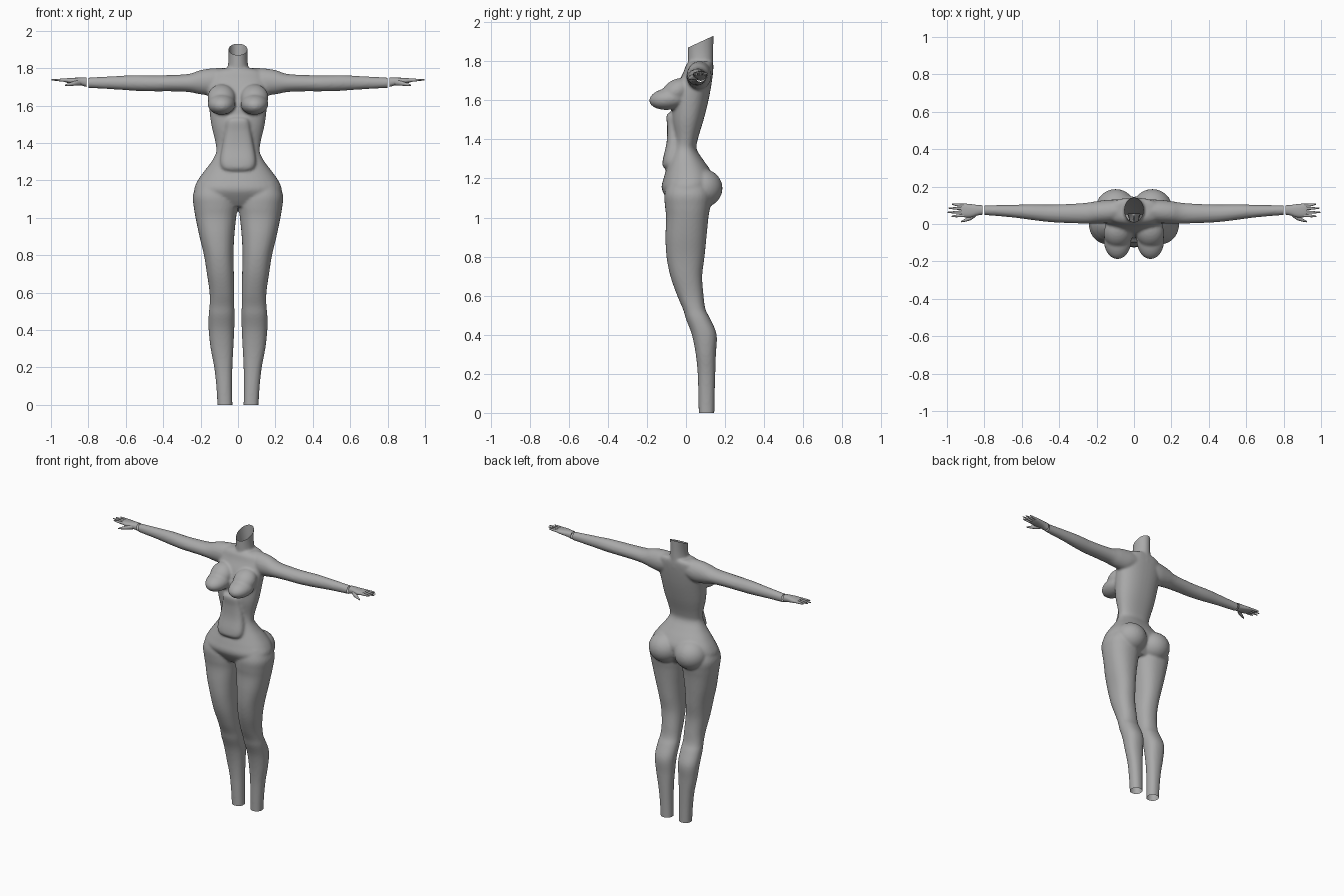
import bpy, bmesh, math
from mathutils import Vector, Matrix

if "Cube" in bpy.data.objects:
    bpy.data.objects.remove(bpy.data.objects["Cube"])

skin = bpy.data.materials.new("plain grey")
skin.diffuse_color = (0.4, 0.4, 0.4, 1)
skin.use_nodes = True
skin.node_tree.nodes["Principled BSDF"].inputs["Base Color"].default_value = skin.diffuse_color


def catmull(rows, steps):
    """Smoothly resample a short list of cross-sections."""
    out = []
    for i in range(len(rows) - 1):
        p = [rows[max(i - 1, 0)], rows[i], rows[i + 1], rows[min(i + 2, len(rows) - 1)]]
        for k in range(steps):
            t = k / steps
            out.append([b + 0.5 * t * (c - a + t * (2*a - 5*b + 4*c - d + t * (3*(b - c) + d - a)))
                        for a, b, c, d in zip(*p)])
    out.append(list(rows[-1]))
    return out


def loft(bm, rows, axis='z', side=1, power=2.0, n=32, steps=4, cap_start=True):
    """Rows are (position, a0, a1, b0, b1): a box filled by a superellipse."""
    rings = []
    for t, a0, a1, b0, b1 in catmull(rows, steps):
        ring = []
        for k in range(n):
            w = 2 * math.pi * k / n
            c, s = math.cos(w), math.sin(w)
            a = (a0 + a1) / 2 + (a1 - a0) / 2 * math.copysign(abs(c) ** (2 / power), c)
            b = (b0 + b1) / 2 + (b1 - b0) / 2 * math.copysign(abs(s) ** (2 / power), s)
            ring.append(bm.verts.new((side * a, b, t) if axis == 'z' else (side * t, a, b)))
        rings.append(ring)
    faces = [bm.faces.new((r[k], r[(k + 1) % n], q[(k + 1) % n], q[k]))
             for r, q in zip(rings, rings[1:]) for k in range(n)]
    if cap_start:
        faces.append(bm.faces.new(rings[0]))
    faces.append(bm.faces.new(rings[-1]))
    bmesh.ops.recalc_face_normals(bm, faces=faces)


def ball(bm, centre, radii, tilt=0.0):
    m = (Matrix.Translation(centre) @ Matrix.Rotation(tilt, 4, 'X')
         @ Matrix.Diagonal((*radii, 1)))
    bmesh.ops.create_uvsphere(bm, u_segments=32, v_segments=20, radius=1, matrix=m)


def make_object(name, bm):
    me = bpy.data.meshes.new(name)
    bm.to_mesh(me)
    bm.free()
    me.materials.append(skin)
    ob = bpy.data.objects.new(name, me)
    bpy.context.collection.objects.link(ob)
    return ob


bm = bmesh.new()

# torso: shoulders to waist to hips
loft(bm, [(z, -x, x, y0, y1) for z, x, y0, y1 in [
    (1.06, .12, -.07, .09), (1.10, .20, -.10, .12), (1.15, .233, -.125, .14),
    (1.20, .215, -.115, .145), (1.25, .18, -.10, .12), (1.30, .142, -.085, .085),
    (1.35, .117, -.07, .055), (1.40, .12, -.062, .06), (1.50, .143, -.075, .09),
    (1.60, .155, -.07, .115), (1.68, .162, -.045, .13), (1.74, .16, -.015, .138),
    (1.78, .14, .0, .14), (1.80, .09, .02, .135)]], power=2.3, n=40)

# raised belly panel
loft(bm, [(z, -x, x, y0, 0) for z, x, y0 in [
    (1.245, .06, -.09), (1.26, .085, -.118), (1.30, .097, -.118), (1.38, .085, -.1),
    (1.46, .07, -.096), (1.52, .06, -.1), (1.54, .04, -.08)]], power=3.2)

# neck
loft(bm, [(1.74, -.07, .07, .01, .14), (1.81, -.055, .055, .01, .14),
          (1.87, -.05, .05, .01, .14), (1.96, -.053, .053, .01, .143)])

for s in (-1, 1):
    # leg
    loft(bm, [(-.03, .03, .11, .065, .145), (0, .03, .11, .065, .145),
              (.1, .031, .116, .063, .147), (.2, .03, .127, .06, .15),
              (.3, .025, .146, .05, .153), (.4, .02, .157, .03, .157),
              (.48, .018, .157, -.0, .125), (.53, .02, .152, -.015, .1),
              (.6, .02, .152, -.045, .09), (.7, .022, .166, -.08, .083),
              (.8, .024, .182, -.1, .095), (.9, .02, .206, -.105, .105),
              (1.0, .01, .227, -.102, .115), (1.06, .003, .237, -.108, .125),
              (1.12, .01, .241, -.11, .13), (1.19, .04, .215, -.09, .11)],
         side=s, power=2.25)
    # buttock
    ball(bm, (s * .098, .08, 1.15), (.108, .107, .10))
    # bust: upper slope and full lower part
    ball(bm, (s * .088, -.085, 1.608), (.074, .104, .056), .12)
    ball(bm, (s * .088, -.05, 1.645), (.074, .085, .06), .6)
    # arm
    loft(bm, [(.06, .02, .13, 1.68, 1.80), (.13, .005, .13, 1.655, 1.80),
              (.2, .003, .122, 1.66, 1.79), (.26, .002, .113, 1.672, 1.77),
              (.35, .005, .107, 1.676, 1.764), (.45, .01, .104, 1.676, 1.762),
              (.55, .022, .105, 1.679, 1.763), (.65, .035, .103, 1.686, 1.758),
              (.8, .048, .1, 1.694, 1.75), (.84, .05, .1, 1.695, 1.749)],
         'x', s)

body = make_object("body", bm)

# fuse the forms into one smooth skin
remesh = body.modifiers.new("fuse", 'REMESH')
remesh.mode = 'VOXEL'
remesh.voxel_size = 0.008
soften = body.modifiers.new("soften", 'SMOOTH')
soften.factor = 0.5
soften.iterations = 5
fused = bpy.data.meshes.new_from_object(
    body.evaluated_get(bpy.context.evaluated_depsgraph_get()))
body.modifiers.clear()
body.data = fused

# open cuts at neck, wrists and ankles
bm = bmesh.new()
bm.from_mesh(fused)
for co, no in (((0, .01, 1.87), (0, -.06, .13)), ((.8, 0, 0), (1, 0, 0)),
               ((-.8, 0, 0), (-1, 0, 0)), ((0, 0, 0), (0, 0, -1))):
    bmesh.ops.bisect_plane(bm, geom=bm.verts[:] + bm.edges[:] + bm.faces[:],
                           plane_co=co, plane_no=no, clear_outer=True)
bm.to_mesh(fused)
bm.free()
fused.materials.clear()
fused.materials.append(skin)
for p in fused.polygons:
    p.material_index = 0

# hands: palm, four fingers and a thumb
hands = []
for s, name in ((-1, "right_hand"), (1, "left_hand")):
    bm = bmesh.new()
    loft(bm, [(.81, .05, .1, 1.7, 1.75), (.84, .045, .102, 1.708, 1.75),
              (.87, .036, .106, 1.713, 1.749), (.905, .036, .109, 1.72, 1.747),
              (.925, .042, .106, 1.726, 1.744)], 'x', s, 2.4, 20, 3, False)
    for y0, y1, tip in ((.046, .04, .977), (.064, .062, .998),
                        (.082, .085, .992), (.099, .106, .972)):
        loft(bm, [(.905, y0 - .009, y0 + .009, 1.725, 1.744),
                  (.95, (y0 + y1) / 2 - .007, (y0 + y1) / 2 + .007, 1.729, 1.744),
                  (tip, y1 - .003, y1 + .003, 1.735, 1.741)], 'x', s, 2, 10, 3)
    loft(bm, [(.84, .045, .07, 1.708, 1.738), (.87, .022, .05, 1.706, 1.733),
              (.9, .013, .03, 1.705, 1.723), (.924, .009, .016, 1.705, 1.712)],
         'x', s, 2, 10, 3)
    hands.append(make_object(name, bm))

# smooth shading with crisp cut edges
for ob in [body] + hands:
    bpy.ops.object.select_all(action='DESELECT')
    ob.select_set(True)
    bpy.context.view_layer.objects.active = ob
    bpy.ops.object.shade_smooth_by_angle(angle=math.radians(45))
